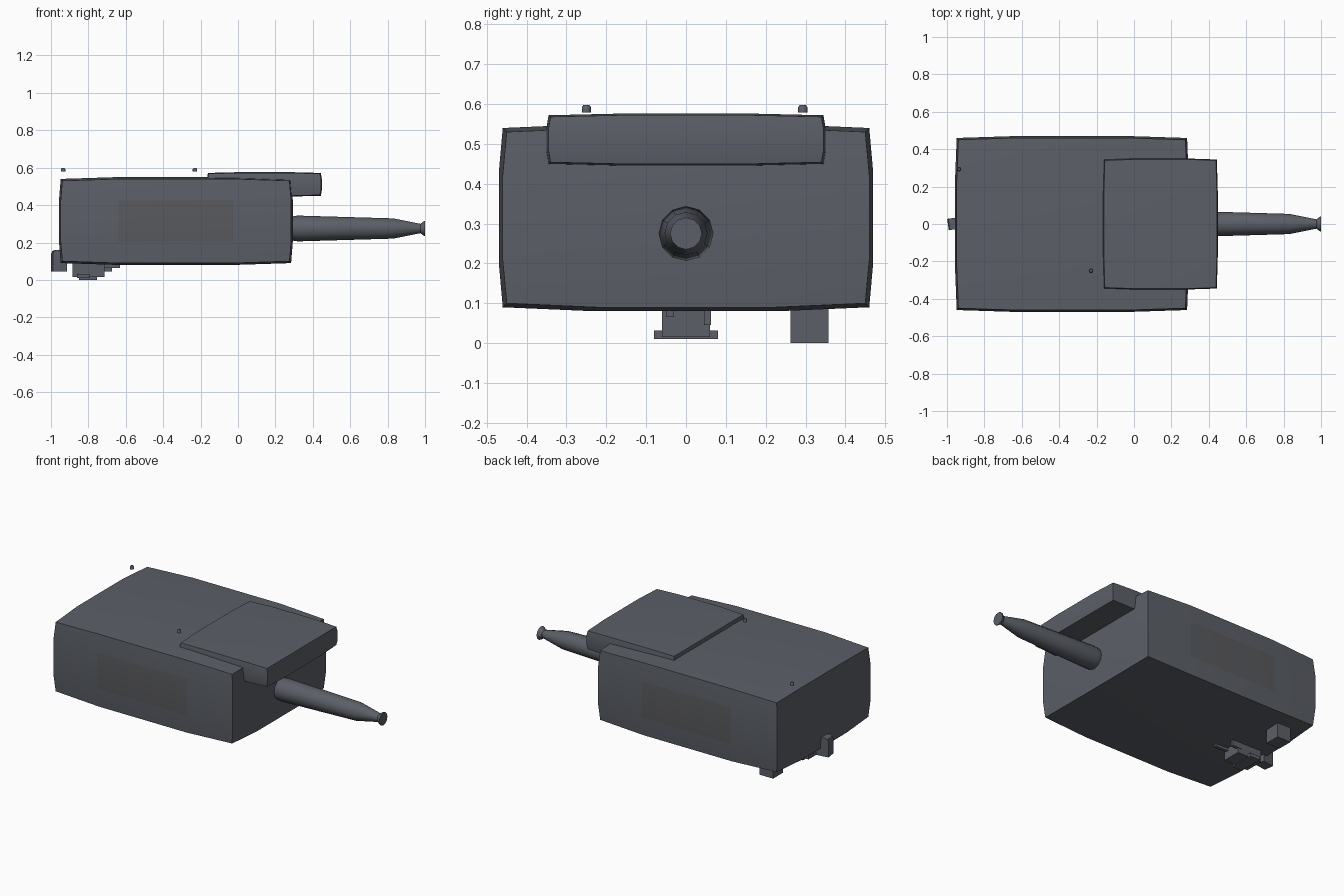
import bpy, bmesh, math
from mathutils import Matrix

if "Cube" in bpy.data.objects:
    bpy.data.objects.remove(bpy.data.objects["Cube"])


def material(name, rgb):
    m = bpy.data.materials.new(name)
    m.diffuse_color = (*rgb, 1)
    m.use_nodes = True
    m.node_tree.nodes["Principled BSDF"].inputs["Base Color"].default_value = m.diffuse_color
    return m


STEEL = material("slate_grey", (0.105, 0.115, 0.135))
PANEL = material("neutral_grey", (0.10, 0.102, 0.112))


def finish(name, bm, angle=30, mats=(STEEL,)):
    bmesh.ops.recalc_face_normals(bm, faces=bm.faces)
    me = bpy.data.meshes.new(name)
    bm.to_mesh(me)
    bm.free()
    ob = bpy.data.objects.new(name, me)
    bpy.context.collection.objects.link(ob)
    for m in mats:
        me.materials.append(m)
    bpy.ops.object.select_all(action='DESELECT')
    ob.select_set(True)
    bpy.context.view_layer.objects.active = ob
    bpy.ops.object.shade_smooth_by_angle(angle=math.radians(angle))
    return ob


def bulged_box(name, center, half, bulge, panels=False):
    """Box whose faces swell outward: flat middle cell, sloping borders."""
    bm = bmesh.new()
    bmesh.ops.create_cube(bm, size=2)
    for axis in range(3):
        for cut in (-0.5, 0.5):
            n = [0, 0, 0]
            n[axis] = 1
            co = [c * cut for c in n]
            bmesh.ops.bisect_plane(bm, geom=bm.verts[:] + bm.edges[:] + bm.faces[:],
                                   plane_co=co, plane_no=n)
    # centre cell of each long side gets the panel colour
    if panels:
        for f in bm.faces:
            c = f.calc_center_median()
            if abs(c.y) > 0.9 and abs(c.x) < 0.3 and abs(c.z) < 0.3:
                f.material_index = 1
    for v in bm.verts:
        u = v.co.copy()
        g = [min(1, (1 - abs(t)) * 2) for t in u]
        for i in range(3):
            swell = (g[(i + 1) % 3] + g[(i + 2) % 3]) / 2
            v.co[i] = center[i] + u[i] * (half[i] + bulge[i] * swell)
    return finish(name, bm, 30, (STEEL, PANEL) if panels else (STEEL,))


def box(name, lo, hi, turn=0, bevel=0):
    bm = bmesh.new()
    bmesh.ops.create_cube(bm, size=1)
    for v in bm.verts:
        v.co = [v.co[i] * (hi[i] - lo[i]) for i in range(3)]
    if bevel:
        edges = [e for e in bm.edges if all(v.co.z > 0 for v in e.verts)
                 and abs(e.verts[0].co.x - e.verts[1].co.x) < 1e-5]
        bmesh.ops.bevel(bm, geom=edges, offset=bevel, segments=2, profile=0.5, affect='EDGES')
    bm.transform(Matrix.Translation([(a + b) / 2 for a, b in zip(lo, hi)])
                 @ Matrix.Rotation(turn, 4, 'Z'))
    return finish(name, bm)


def lathe(name, profile, sides, matrix, angle=40):
    """Closed solid of revolution about z from (radius, height) points."""
    bm = bmesh.new()
    rings = [[bm.verts.new((r * math.cos(2 * math.pi * k / sides),
                            r * math.sin(2 * math.pi * k / sides), h))
              for k in range(sides)] for r, h in profile]
    for a, b in zip(rings, rings[1:]):
        for k in range(sides):
            j = (k + 1) % sides
            bm.faces.new((a[k], a[j], b[j], b[k]))
    bm.faces.new(rings[0])
    bm.faces.new(rings[-1])
    bm.transform(matrix)
    return finish(name, bm, angle)


# Main housing and the front hood
bulged_box("housing", (-0.332, 0, 0.315), (0.607, 0.45, 0.215), (0.018, 0.02, 0.02), True)
bulged_box("front_hood", (0.141, 0, 0.511), (0.297, 0.34, 0.057), (0.010, 0.010, 0.008))

# Tapered barrel with flared tip
lathe("barrel", [(0.060, 0.27), (0.066, 0.30), (0.069, 0.32), (0.054, 0.83),
                 (0.025, 0.975), (0.040, 0.995), (0.040, 1.0)], 12,
      Matrix.Translation((0, 0, 0.275)) @ Matrix.Rotation(math.pi / 2, 4, 'Y'))

# Small marker knobs over the roof
for i, (x, y) in enumerate([(-0.935, 0.293), (-0.23, -0.25)]):
    lathe(f"roof_knob_{i + 1}", [(0.012, 0), (0.012, 0.013), (0.008, 0.019)], 10,
          Matrix.Translation((x, y, 0.579)))

# Underside mount: block, cross flange, stepped lugs
box("mount_block", (-0.885, -0.06, 0.015), (-0.715, 0.06, 0.10))
box("mount_flange", (-0.86, -0.08, 0.01), (-0.79, 0.08, 0.032))
box("mount_lug_long", (-0.72, -0.05, 0.065), (-0.63, -0.03, 0.10))
box("mount_lug_short", (-0.74, 0.045, 0.045), (-0.675, 0.063, 0.10))

# Side foot and rear catch
box("side_foot", (-0.85, 0.262, 0.0), (-0.755, 0.358, 0.11))
box("rear_catch", (-0.995, -0.028, 0.045), (-0.918, 0.033, 0.16), math.radians(8), 0.02)
